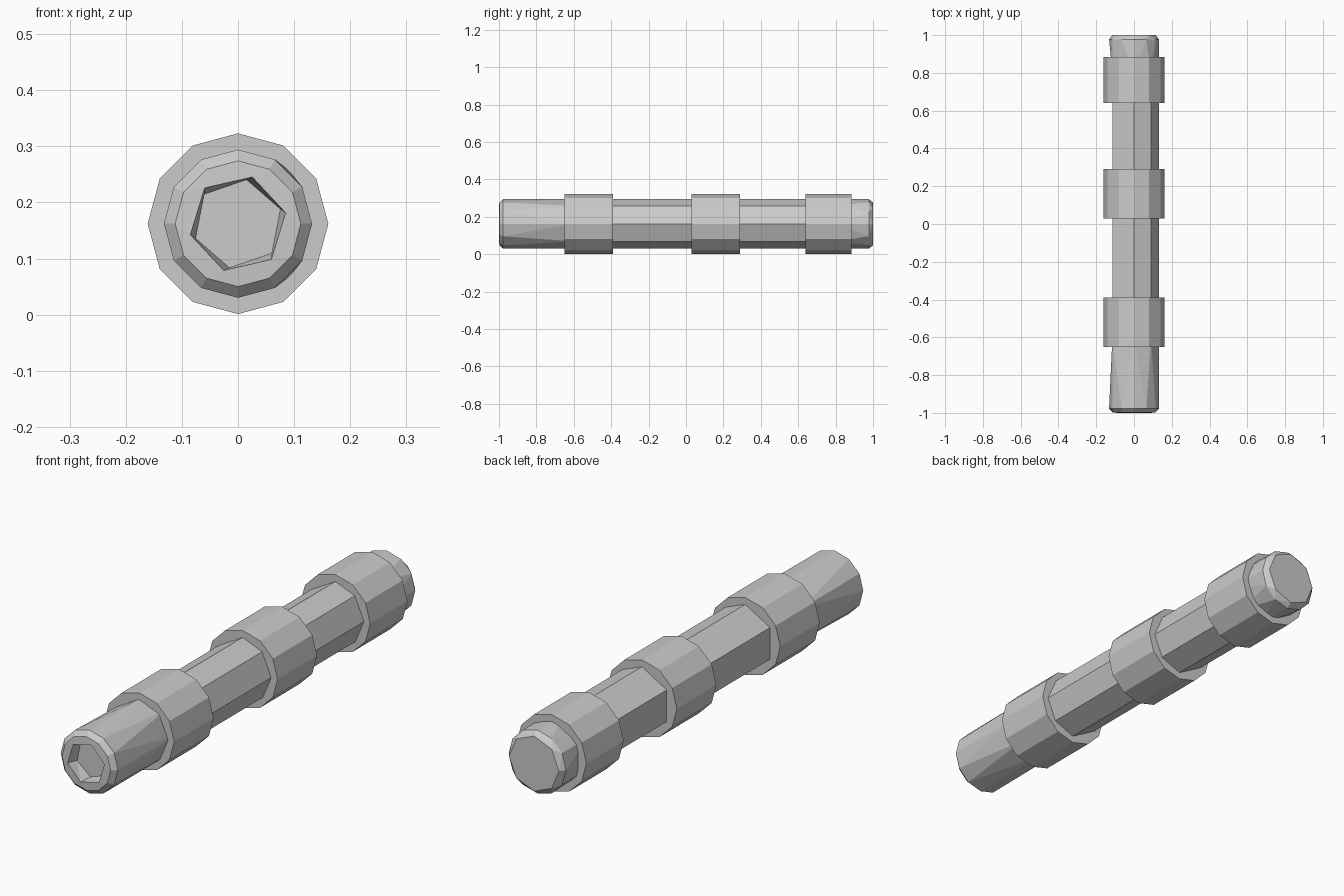
import bpy, bmesh
from math import sin, cos, radians

if "Cube" in bpy.data.objects:
    bpy.data.objects.remove(bpy.data.objects["Cube"])

CZ = 0.162  # height of the long axis


def ring(bm, y, r, angles):
    return [bm.verts.new((r * cos(radians(a)), y, CZ + r * sin(radians(a)))) for a in angles]


def loft(bm, a, b):
    n = len(a)
    for i in range(n):
        j = (i + 1) % n
        bm.faces.new((a[i], a[j], b[j], b[i]))


def build(name, sections, closed=False):
    """Loft a list of (y, radius, angles) rings; cap the ends unless it closes on itself."""
    bm = bmesh.new()
    rings = [ring(bm, *s) for s in sections]
    for a, b in zip(rings, rings[1:]):
        loft(bm, a, b)
    if closed:
        loft(bm, rings[-1], rings[0])
    else:
        bm.faces.new(rings[0])
        bm.faces.new(rings[-1])
    # repeated angles merge, giving the tapering triangular facets
    bmesh.ops.remove_doubles(bm, verts=bm.verts, dist=0.0005)
    bmesh.ops.triangulate(bm, faces=[f for f in bm.faces if len(f.verts) == 4])
    bmesh.ops.recalc_face_normals(bm, faces=bm.faces)
    mesh = bpy.data.meshes.new(name)
    bm.to_mesh(mesh)
    bm.free()
    obj = bpy.data.objects.new(name, mesh)
    bpy.context.collection.objects.link(obj)
    return obj


twelve = [i * 30 for i in range(12)]
seven = [0, 47, 47, 90, 90, 150, 150, 210, 210, 270, 315, 315]
socket = [13 + 60 * (i // 2) for i in range(12)]
socket_floor = [a + 6 for a in socket]
front_rim = [8, 8, 68, 68, 110, 110, 150, 188, 188, 248, 300, 300]
back_rim = [0, 45, 45, 90, 135, 135, 180, 225, 225, 270, 315, 315]

# Faceted shaft with a hexagonal socket in the front end
build("shaft", [
    (-0.95, 0.080, socket_floor),
    (-1.0, 0.087, socket),
    (-0.998, 0.112, twelve),
    (-0.978, 0.132, twelve),
    (-0.60, 0.132, seven),
    (0.80, 0.132, seven),
    (0.978, 0.132, twelve),
    (1.0, 0.115, back_rim),
])

# Three raised collars
for name, y0, y1 in (("front_collar", -0.65, -0.39),
                     ("middle_collar", 0.03, 0.29),
                     ("back_collar", 0.64, 0.885)):
    build(name, [(y0, 0.161, twelve), (y1, 0.161, twelve)])
